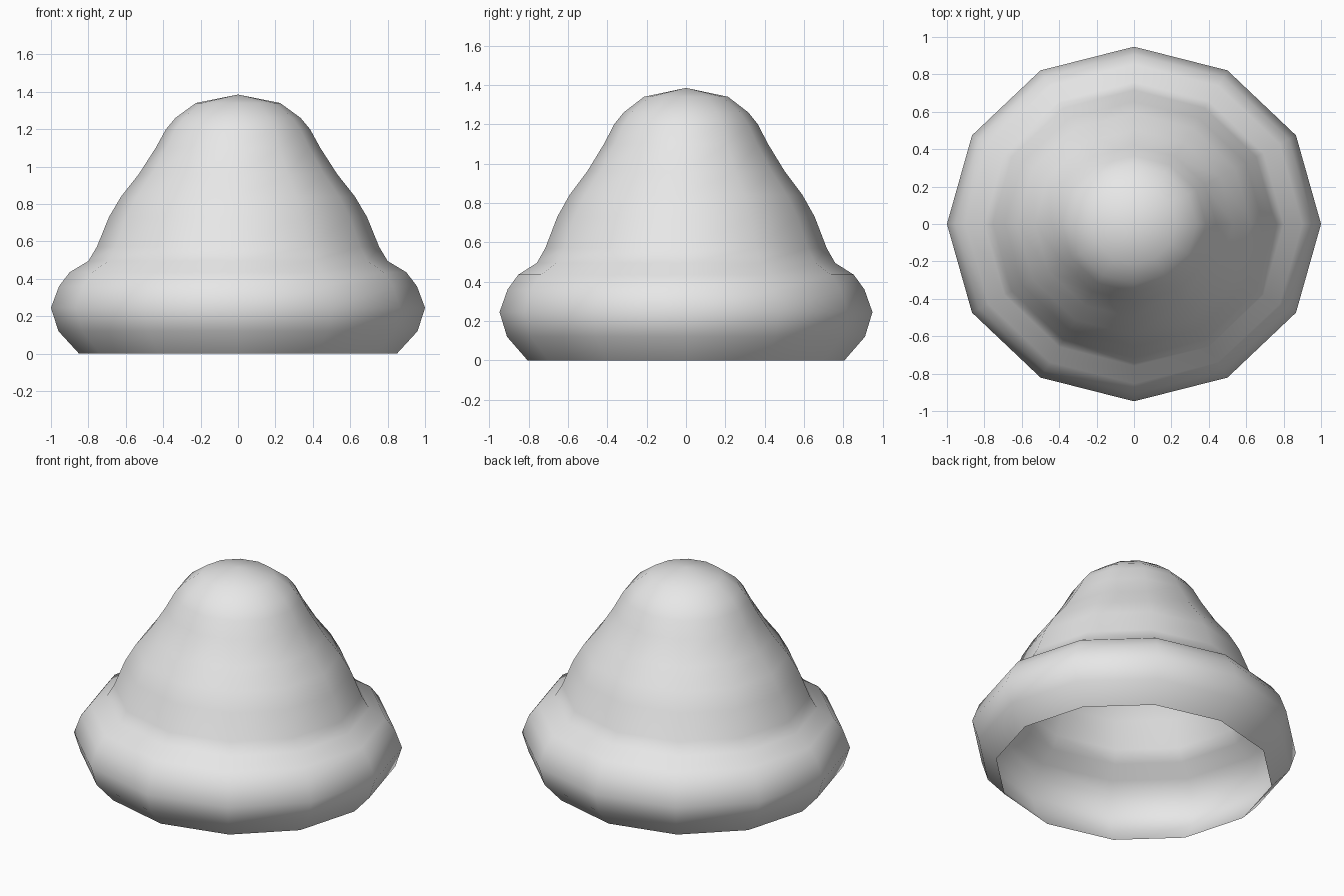
import bpy
import bmesh
from math import sin, cos, tau

cube = bpy.data.objects.get("Cube")
if cube:
    bpy.data.objects.remove(cube, do_unlink=True)

SIDES = 12
DEPTH = 0.948  # front-to-back squash

# Outline from the open bottom rim up to the cap: (radius, height)
PROFILE = [
    (0.85, 0.0), (0.96, 0.12), (1.0, 0.245), (0.957, 0.36), (0.90, 0.435),
    (0.80, 0.495), (0.755, 0.57), (0.69, 0.73), (0.625, 0.84), (0.53, 0.96),
    (0.44, 1.10), (0.385, 1.20), (0.335, 1.26), (0.225, 1.34),
]
APEX = 1.385

# Plain grey material
grey = bpy.data.materials.new("light grey")
grey.use_nodes = True
colour = (0.8, 0.8, 0.8, 1.0)
grey.diffuse_color = colour
grey.node_tree.nodes["Principled BSDF"].inputs["Base Color"].default_value = colour

# Turned bell-shaped shell, open underneath
bm = bmesh.new()
rings = []
for radius, height in PROFILE:
    rings.append([
        bm.verts.new((radius * cos(tau * i / SIDES),
                      DEPTH * radius * sin(tau * i / SIDES), height))
        for i in range(SIDES)])

for low, high in zip(rings, rings[1:]):
    for i in range(SIDES):
        j = (i + 1) % SIDES
        bm.faces.new((low[i], low[j], high[j], high[i]))

# Shallow pointed cap
tip = bm.verts.new((0, 0, APEX))
for i in range(SIDES):
    bm.faces.new((rings[-1][i], rings[-1][(i + 1) % SIDES], tip))

for face in bm.faces:
    face.smooth = True

mesh = bpy.data.meshes.new("bell_shell")
bm.to_mesh(mesh)
bm.free()
mesh.materials.append(grey)
shell = bpy.data.objects.new("bell_shell", mesh)
bpy.context.collection.objects.link(shell)
